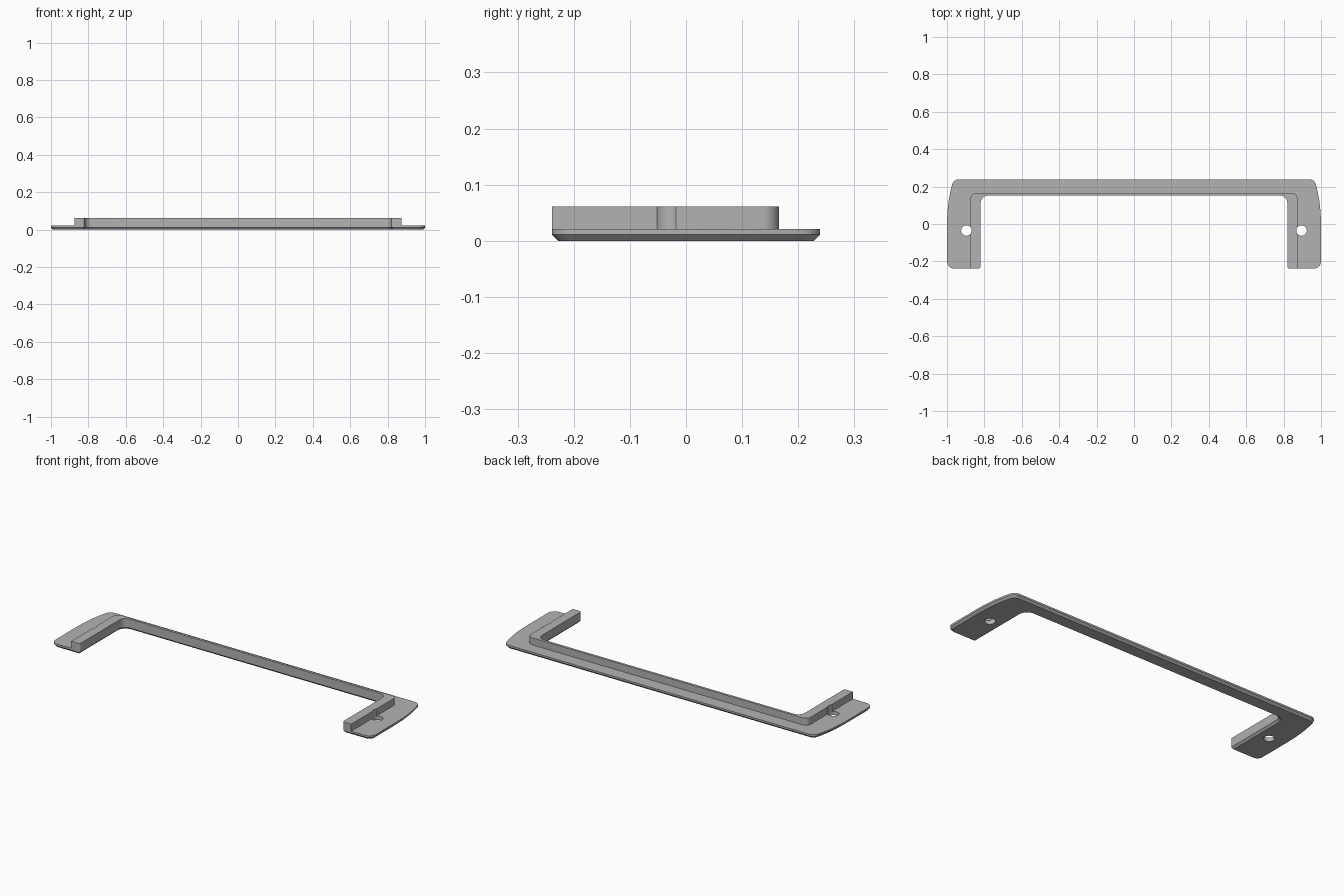
import bpy, bmesh, math
from mathutils import Vector

if "Cube" in bpy.data.objects:
    bpy.data.objects.remove(bpy.data.objects["Cube"], do_unlink=True)

grey = bpy.data.materials.new("mid_grey")
grey.use_nodes = True
grey.diffuse_color = (0.45, 0.45, 0.45, 1)
grey.node_tree.nodes["Principled BSDF"].inputs["Base Color"].default_value = grey.diffuse_color


def rounded_outline(half, steps=8):
    """Mirror (x, y, radius) corners across x = 0 and round each one."""
    corners = half + [(-x, y, r) for x, y, r in reversed(half)]
    pts = []
    for i, (x, y, r) in enumerate(corners):
        p = Vector((x, y))
        if r == 0:
            pts.append(p)
            continue
        a = (Vector(corners[i - 1][:2]) - p).normalized()
        b = (Vector(corners[(i + 1) % len(corners)][:2]) - p).normalized()
        angle = a.angle(b) / 2
        centre = p + (a + b).normalized() * r / math.sin(angle)
        start = (p + a * r / math.tan(angle) - centre).normalized()
        end = (p + b * r / math.tan(angle) - centre).normalized()
        pts += [centre + start.slerp(end, k / steps).normalized() * r
                for k in range(steps + 1)]
    return pts


def prism(name, outline, z0, z1, chamfer=0):
    """Extrude an outline, with an optional chamfer round the underside."""
    bm = bmesh.new()
    base = bm.faces.new([bm.verts.new((p.x, p.y, z0 + chamfer)) for p in outline])
    top = bmesh.ops.extrude_face_region(bm, geom=[base], use_keep_orig=True)["geom"]
    for v in top:
        if isinstance(v, bmesh.types.BMVert):
            v.co.z = z1
    bmesh.ops.recalc_face_normals(bm, faces=bm.faces)
    if chamfer:
        bm.normal_update()
        under = min(bm.faces, key=lambda f: f.normal.z)
        bmesh.ops.inset_region(bm, faces=[under], thickness=chamfer, use_even_offset=True)
        for v in under.verts:
            v.co.z = z0
    mesh = bpy.data.meshes.new(name)
    bm.to_mesh(mesh)
    bm.free()
    obj = bpy.data.objects.new(name, mesh)
    bpy.context.collection.objects.link(obj)
    mesh.materials.append(grey)
    return obj


# Inner edge shared by the plate and the rib
inner = [(0.82, 0.152, 0.04), (0.82, -0.239, 0.012)]

# Base plate with bowed outer sides
bow = [(1 - 0.6 * y * y, y, 0) for y in (0, 0.06, 0.1, 0.14, 0.18)]
plate = prism("base_plate",
              rounded_outline(inner + [(1, -0.239, 0.04)] + bow + [(0.965, 0.239, 0.038)]),
              0, 0.021, chamfer=0.011)

# Raised rib along the inner edge
rib = prism("raised_rib",
            rounded_outline(inner + [(0.874, -0.239, 0), (0.874, 0.166, 0.03)]),
            0.021, 0.061)

# Screw holes, which also nick the rib
cutters = []
for side in (-1, 1):
    bpy.ops.mesh.primitive_cylinder_add(vertices=32, radius=0.028, depth=0.3,
                                        location=(side * 0.896, -0.035, 0))
    cutter = bpy.context.object
    cutter.name = "screw_hole_cutter"
    cutter.hide_render = True
    cutter.data.materials.append(grey)
    cutters.append(cutter)

for obj in (plate, rib):
    bpy.ops.object.select_all(action="DESELECT")
    obj.select_set(True)
    bpy.context.view_layer.objects.active = obj
    for cutter in cutters:
        mod = obj.modifiers.new("screw_hole", "BOOLEAN")
        mod.operation = "DIFFERENCE"
        mod.solver = "EXACT"
        mod.object = cutter
        bpy.ops.object.modifier_apply(modifier=mod.name)
    bpy.ops.object.shade_smooth_by_angle(angle=math.radians(30))

for cutter in cutters:
    bpy.data.objects.remove(cutter, do_unlink=True)
